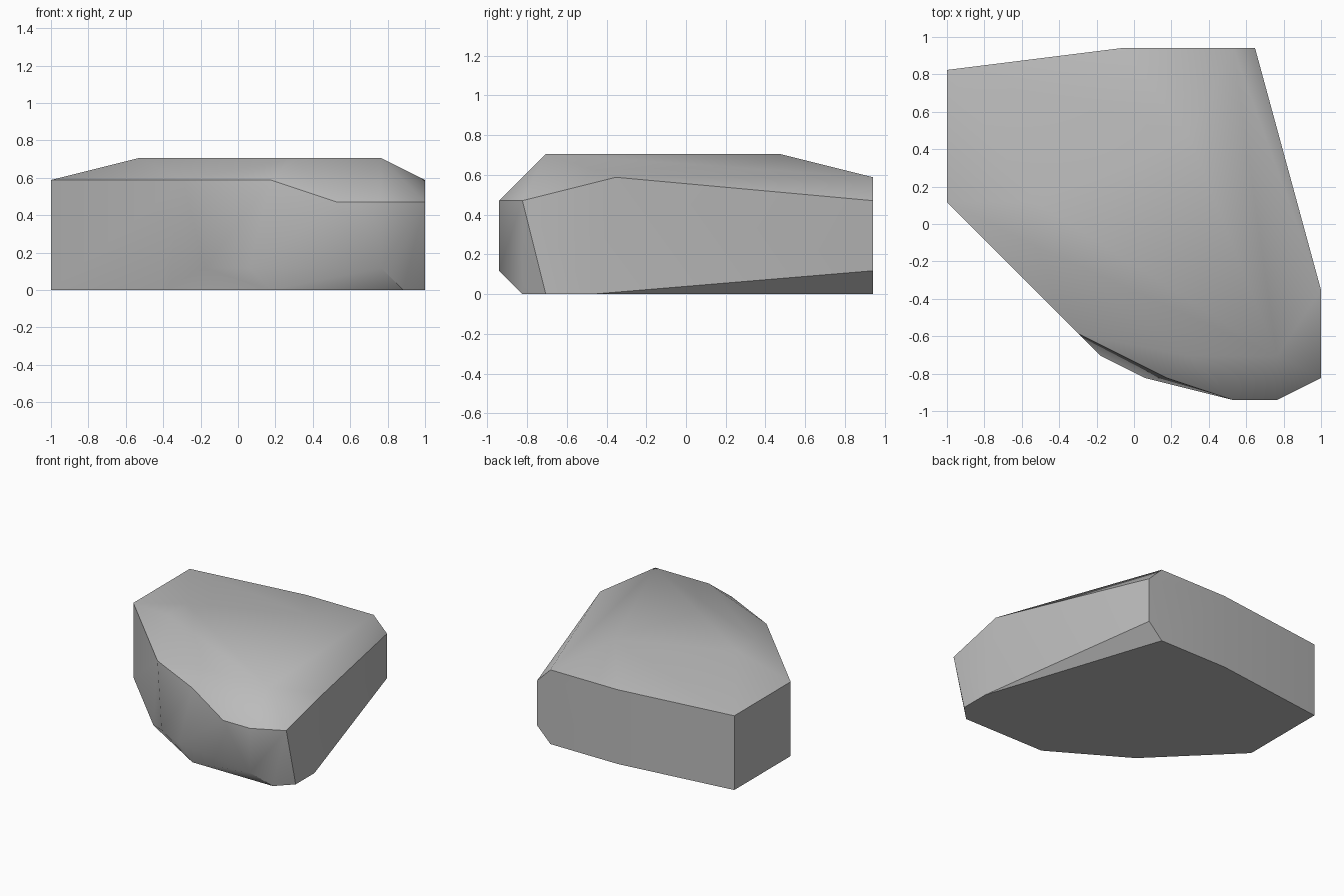
import bpy
import bmesh
import math

cube = bpy.data.objects.get("Cube")
if cube:
    bpy.data.objects.remove(cube, do_unlink=True)

# The rock is carved on a coarse grid, one step being this long
STEP = 2 / 17


def make_material(name, colour):
    material = bpy.data.materials.new(name)
    material.use_nodes = True
    material.diffuse_color = colour
    shader = material.node_tree.nodes["Principled BSDF"]
    shader.inputs["Base Color"].default_value = colour
    shader.inputs["Roughness"].default_value = 0.9
    return material


# Corner positions of each horizontal layer, in grid steps
base = [(0, 9), (0, 15), (8, 16), (13, 16), (17, 4), (17, 2), (16, 1), (10, 1), (5, 4)]
lower_chamfer = [(14, 16), (15, 0), (9, 1), (7, 2)]
upper_chamfer = [(14, 16), (17, 1), (15, 0), (13, 0)]
shoulder = [(0, 9), (0, 15), (8, 16), (13, 16), (17, 5), (10, 1), (6, 3)]
crown = [(4, 7), (4, 9), (11, 12), (15, 2), (11, 2)]
layers = {0: base, 1: lower_chamfer, 4: upper_chamfer, 5: shoulder, 6: crown}

# Wrap the layers in a convex skin and merge its flat areas
bm = bmesh.new()
for height, corners in layers.items():
    for across, along in corners:
        bm.verts.new(((across - 8.5) * STEP, (along - 8) * STEP, height * STEP))
result = bmesh.ops.convex_hull(bm, input=bm.verts[:], use_existing_faces=False)
loose = [v for v in bm.verts if not v.link_faces]
bmesh.ops.delete(bm, geom=loose, context="VERTS")
bmesh.ops.dissolve_limit(bm, angle_limit=math.radians(1), verts=bm.verts[:], edges=bm.edges[:])
bmesh.ops.recalc_face_normals(bm, faces=bm.faces[:])

mesh = bpy.data.meshes.new("rock")
bm.to_mesh(mesh)
bm.free()
mesh.materials.append(make_material("stone grey", (0.5, 0.5, 0.5, 1)))
rock = bpy.data.objects.new("rock", mesh)
bpy.context.collection.objects.link(rock)

# Soften the shallow facets and keep the steep edges crisp
bpy.ops.object.select_all(action="DESELECT")
rock.select_set(True)
bpy.context.view_layer.objects.active = rock
bpy.ops.object.shade_smooth_by_angle(angle=math.radians(40))
